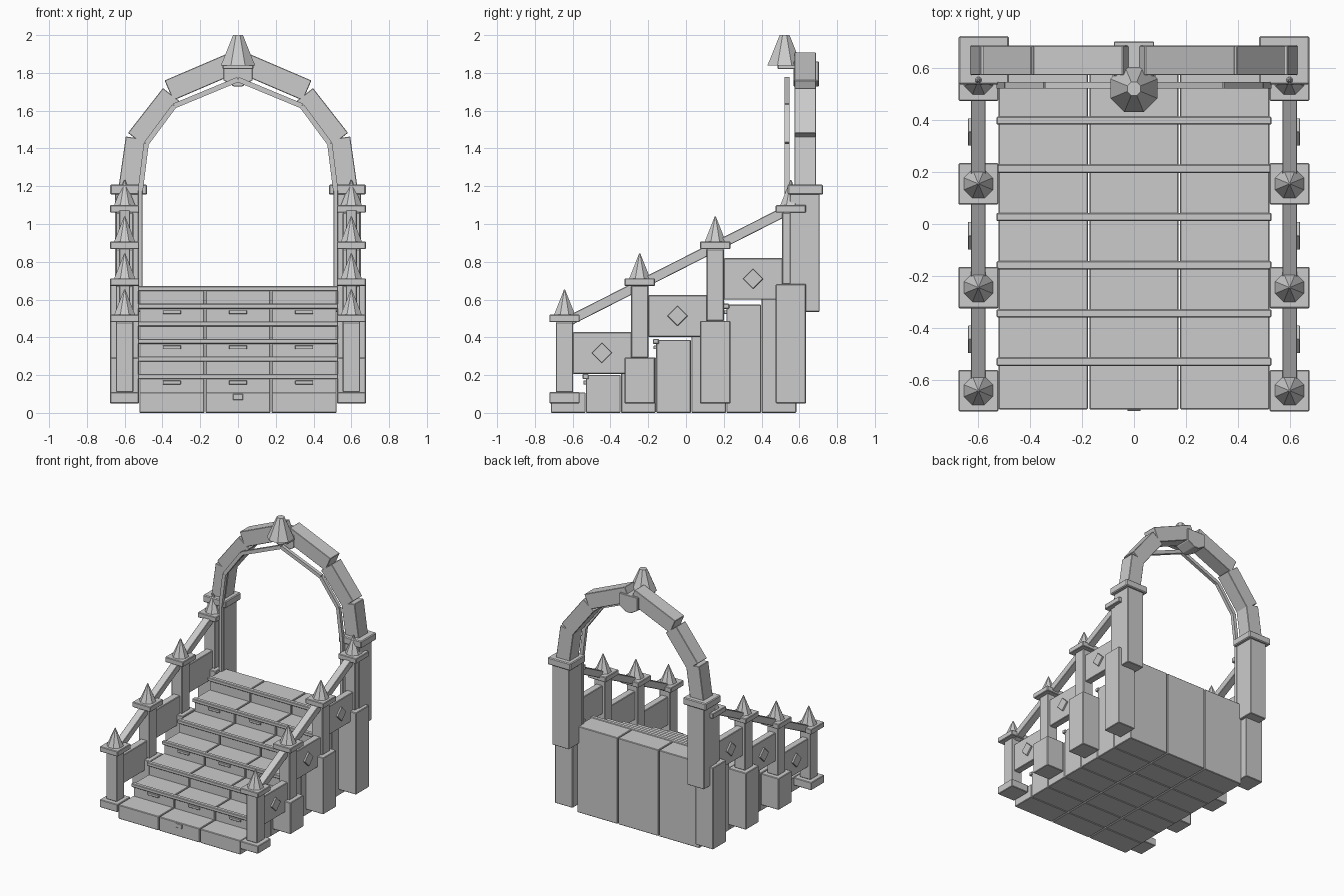
import bpy, bmesh, math
from mathutils import Matrix

if "Cube" in bpy.data.objects:
    bpy.data.objects.remove(bpy.data.objects["Cube"])


def finish(name, bm, bevel=0.0):
    bmesh.ops.recalc_face_normals(bm, faces=bm.faces)
    me = bpy.data.meshes.new(name)
    bm.to_mesh(me)
    bm.free()
    ob = bpy.data.objects.new(name, me)
    bpy.context.collection.objects.link(ob)
    if bevel:
        m = ob.modifiers.new("bevel", 'BEVEL')
        m.width, m.segments = bevel, 1
    return ob


def box(name, x0, x1, y0, y1, z0, z1, bevel=0.004):
    bm = bmesh.new()
    mat = Matrix.Translation(((x0 + x1) / 2, (y0 + y1) / 2, (z0 + z1) / 2)) \
        @ Matrix.Diagonal((x1 - x0, y1 - y0, z1 - z0, 1))
    bmesh.ops.create_cube(bm, size=1, matrix=mat)
    return finish(name, bm, bevel)


def side_box(name, s, x0, x1, *rest, **kw):
    a, b = sorted((s * x0, s * x1))
    return box(name, a, b, *rest, **kw)


def spire(name, x, y, z0, z1, r0, r1):
    bm = bmesh.new()
    mat = Matrix.Translation((x, y, (z0 + z1) / 2)) @ Matrix.Rotation(math.pi / 8, 4, 'Z')
    bmesh.ops.create_cone(bm, cap_ends=True, segments=8, radius1=r0, radius2=r1,
                          depth=z1 - z0, matrix=mat)
    return finish(name, bm)


def prism(name, pts, axis, a, b, bevel=0.0):
    # extrude a 2D outline along x (points are y,z) or along y (points are x,z)
    bm = bmesh.new()
    place = (lambda p, d: (d, p[0], p[1])) if axis == 'x' else (lambda p, d: (p[0], d, p[1]))
    lo = [bm.verts.new(place(p, a)) for p in pts]
    hi = [bm.verts.new(place(p, b)) for p in pts]
    bm.faces.new(lo)
    bm.faces.new(hi)
    n = len(pts)
    for i in range(n):
        bm.faces.new((lo[i], lo[(i + 1) % n], hi[(i + 1) % n], hi[i]))
    return finish(name, bm, bevel)


def beam(name, p, q, width, axis, a, b, bevel=0.003):
    du, dv = q[0] - p[0], q[1] - p[1]
    length = math.hypot(du, dv)
    nu, nv = -dv / length * width / 2, du / length * width / 2
    pts = [(p[0] + nu, p[1] + nv), (q[0] + nu, q[1] + nv),
           (q[0] - nu, q[1] - nv), (p[0] - nu, p[1] - nv)]
    return prism(name, pts, axis, a, b, bevel)


# Stairs: seven rows of three solid blocks, each with a nosing bar
for i in range(7):
    y0 = -0.717 + 0.186 * i
    top = 0.108 + 0.093 * i
    for c in (-1, 0, 1):
        x = 0.35 * c
        box("step_block", x - 0.172, x + 0.172, y0 + 0.001, y0 + 0.185, 0, top)
        if i in (1, 3, 5):
            box("step_bracket", x - 0.048, x + 0.048, y0 - 0.012, y0 + 0.01,
                top - 0.05, top - 0.03, 0.002)
    if i:
        box("step_nosing", -0.53, 0.53, y0 - 0.016, y0 + 0.016, top - 0.022, top + 0.005)
box("lower_bracket", -0.026, 0.026, -0.722, -0.7, 0.068, 0.1, 0.002)

posts = [(-0.643, 0.11, 0.48), (-0.245, 0.293, 0.672),
         (0.155, 0.487, 0.867), (0.555, 0.682, 1.06)]
for s in (-1, 1):
    # Railing posts on pedestals with pointed caps
    for y, ped, cap in posts:
        side_box("post_pedestal", s, 0.525, 0.677, y - 0.08, y + 0.08, 0.05, ped)
        side_box("railing_post", s, 0.554, 0.646, y - 0.046, y + 0.046, ped, cap)
        side_box("post_cap", s, 0.523, 0.677, y - 0.08, y + 0.08, cap, cap + 0.04)
        spire("post_spire", s * 0.6, y, cap + 0.04, cap + 0.173, 0.06, 0.003)
    # Sloping handrail
    beam("handrail", (-0.643, 0.475), (0.555, 1.082), 0.052, 'x', s * 0.572, s * 0.629)
    # Panels with a diamond stud on the outside
    for k in range(3):
        y0, z0 = -0.6 + 0.4 * k, 0.207 + 0.196 * k
        side_box("railing_panel", s, 0.573, 0.628, y0, y0 + 0.312, z0, z0 + 0.22)
        cy, cz, r = y0 + 0.155, z0 + 0.111, 0.054
        prism("diamond_stud", [(cy - r, cz), (cy, cz - r), (cy + r, cz), (cy, cz + r)],
              'x', s * 0.62, s * 0.641, 0.002)
    # Arch pillar and its cap
    side_box("arch_pillar", s, 0.506, 0.65, 0.55, 0.708, 0.535, 1.16)
    side_box("arch_pillar_cap", s, 0.482, 0.677, 0.538, 0.725, 1.155, 1.21, bevel=0.006)
    # Arch stones
    stones = [((0.575, 1.19), (0.537, 1.455)), ((0.537, 1.447), (0.352, 1.684)),
              ((0.366, 1.707), (0.02, 1.855))]
    for p, q in stones:
        beam("arch_stone", (s * p[0], p[1]), (s * q[0], q[1]), 0.115, 'y', 0.574, 0.688)
    # Thin trim in front of the arch
    trim = [(0.517, 1.175), (0.486, 1.425), (0.338, 1.625), (0.0, 1.765)]
    for p, q in zip(trim, trim[1:]):
        beam("arch_trim", (s * p[0], p[1]), (s * q[0], q[1]), 0.027, 'y', 0.522, 0.548, 0.0)
    # Upright trim carrying it
    side_box("trim_upright", s, 0.506, 0.53, 0.522, 0.55, 0.665, 1.18, bevel=0.002)

# Keystone and finial at the crown
prism("keystone", [(-0.078, 1.762), (-0.02, 1.727), (0.02, 1.727), (0.078, 1.762),
                   (0.078, 1.86), (-0.078, 1.86)], 'y', 0.57, 0.703, 0.003)
box("finial_plate", -0.082, 0.082, 0.485, 0.58, 1.82, 1.842)
spire("finial_spire", 0, 0.522, 1.84, 2.0, 0.098, 0.028)
